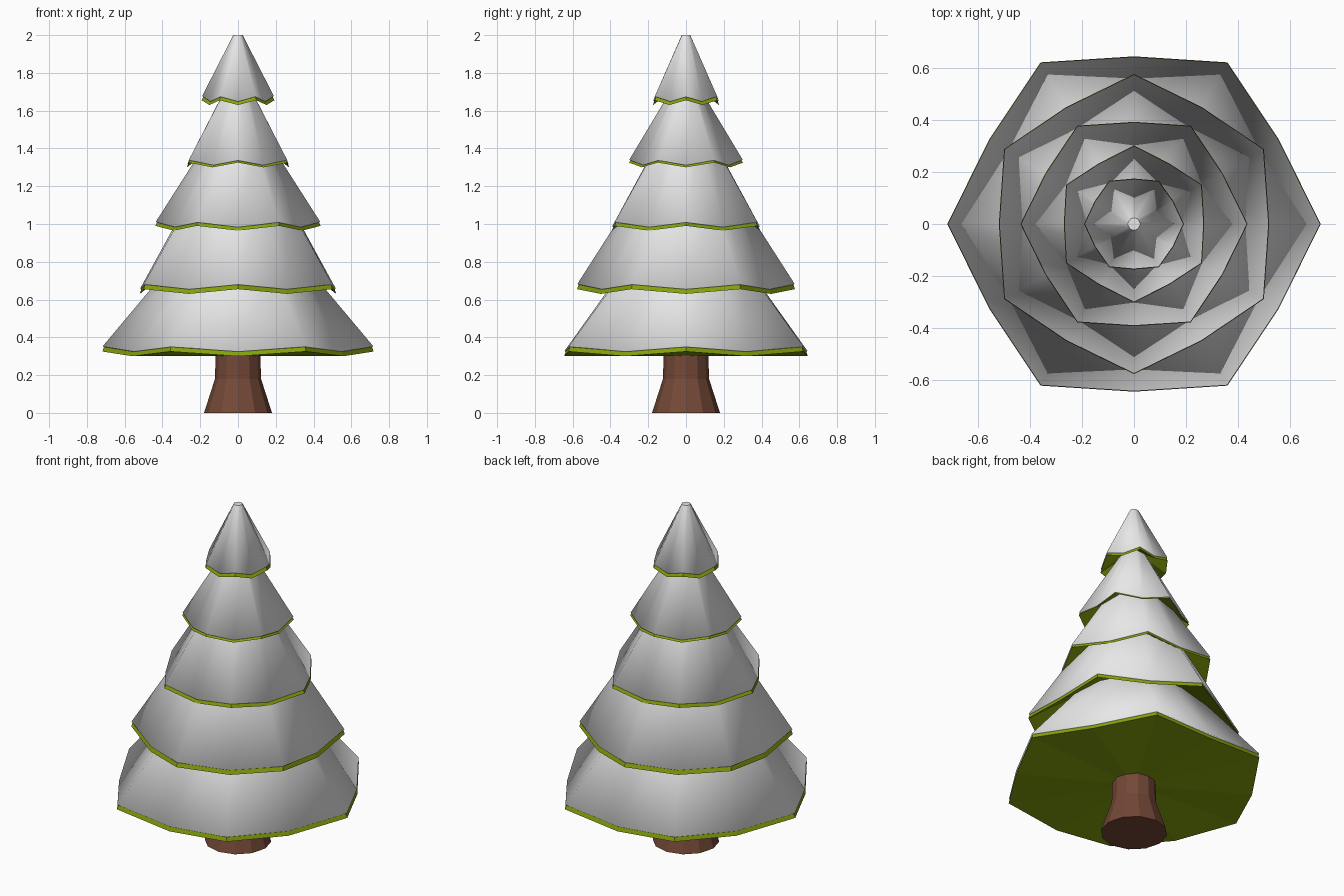
import bpy, bmesh, math

if "Cube" in bpy.data.objects:
    bpy.data.objects.remove(bpy.data.objects["Cube"])


def material(name, rgb):
    m = bpy.data.materials.new(name)
    m.diffuse_color = (*rgb, 1)
    m.use_nodes = True
    m.node_tree.nodes["Principled BSDF"].inputs["Base Color"].default_value = m.diffuse_color
    return m


snow = material("snow", (0.80, 0.80, 0.80))
green = material("needle green", (0.24, 0.37, 0.004))
brown = material("bark brown", (0.17, 0.065, 0.037))


def loft(name, rings, mats, side_mats, bottom_mat, top_mat, hollow=0, soft=()):
    """Skin a stack of equal-count rings; fan both ends, the lower one hollowed.
    Bands listed in soft are smooth shaded."""
    bm = bmesh.new()
    vs = [[bm.verts.new(p) for p in ring] for ring in rings]
    n = len(rings[0])
    for k in range(len(vs) - 1):
        for i in range(n):
            j = (i + 1) % n
            f = bm.faces.new((vs[k][i], vs[k][j], vs[k + 1][j], vs[k + 1][i]))
            f.material_index = side_mats[k]
            f.smooth = k in soft
    for ring, idx, lower in ((vs[0], bottom_mat, True), (vs[-1], top_mat, False)):
        z = min(v.co.z for v in ring) + (hollow if lower else 0)
        c = bm.verts.new((0, 0, z))
        for i in range(n):
            tri = (ring[i], ring[(i + 1) % n], c)
            f = bm.faces.new(tri[::-1] if lower else tri)
            f.material_index = idx
            f.smooth = False
    bm.normal_update()
    me = bpy.data.meshes.new(name)
    bm.to_mesh(me)
    bm.free()
    for m in mats:
        me.materials.append(m)
    ob = bpy.data.objects.new(name, me)
    bpy.context.collection.objects.link(ob)
    return ob


def ring(r_corner, r_mid, z_corner, z_mid, turn=0):
    """Twelve points: six raised corners alternating with six side midpoints."""
    pts = []
    for i in range(12):
        a = math.radians(30 * i + turn)
        r, z = ((r_corner, z_corner), (r_mid, z_mid))[i % 2]
        pts.append((r * math.cos(a), r * math.sin(a), z))
    return pts


# Branch tiers: base z, corner radius, midpoint radius, green rim height,
# top z, top radius as a fraction of the base radius, underside hollow
tiers = [
    (0.30, 0.718, 0.645, 0.024, 0.80, 0.475, 0.0),
    (0.63, 0.577, 0.520, 0.024, 1.13, 0.50, 0.40),
    (0.965, 0.437, 0.393, 0.018, 1.44, 0.37, 0.30),
    (1.30, 0.302, 0.270, 0.011, 1.74, 0.20, 0.21),
    (1.63, 0.192, 0.175, 0.018, 2.00, 0.13, 0.13),
]
wave = 0.025
for k, (z, rc, rm, rim, top, s, hollow) in enumerate(tiers):
    turn = 30 * (k % 2)

    def level(inset, dz):
        return ring(rc - inset, rm - inset, z + dz + wave, z + dz, turn)

    # green rim, overhanging snow lip, snow slope
    rings = [
        level(0, 0),
        level(0.008, rim),
        level(0.002, rim + 0.004),
        ring(rc * s, rm * s, top, top, turn),
    ]
    loft(f"branch_tier_{k + 1}", rings, [green, snow], [0, 1, 1], 0, 1,
         hollow, soft=(1, 2))

# Flared trunk
profile = [(0.18, 0), (0.122, 0.18), (0.118, 0.32)]
loft("trunk", [ring(r, r, z, z) for r, z in profile], [brown], [0, 0], 0, 0)
